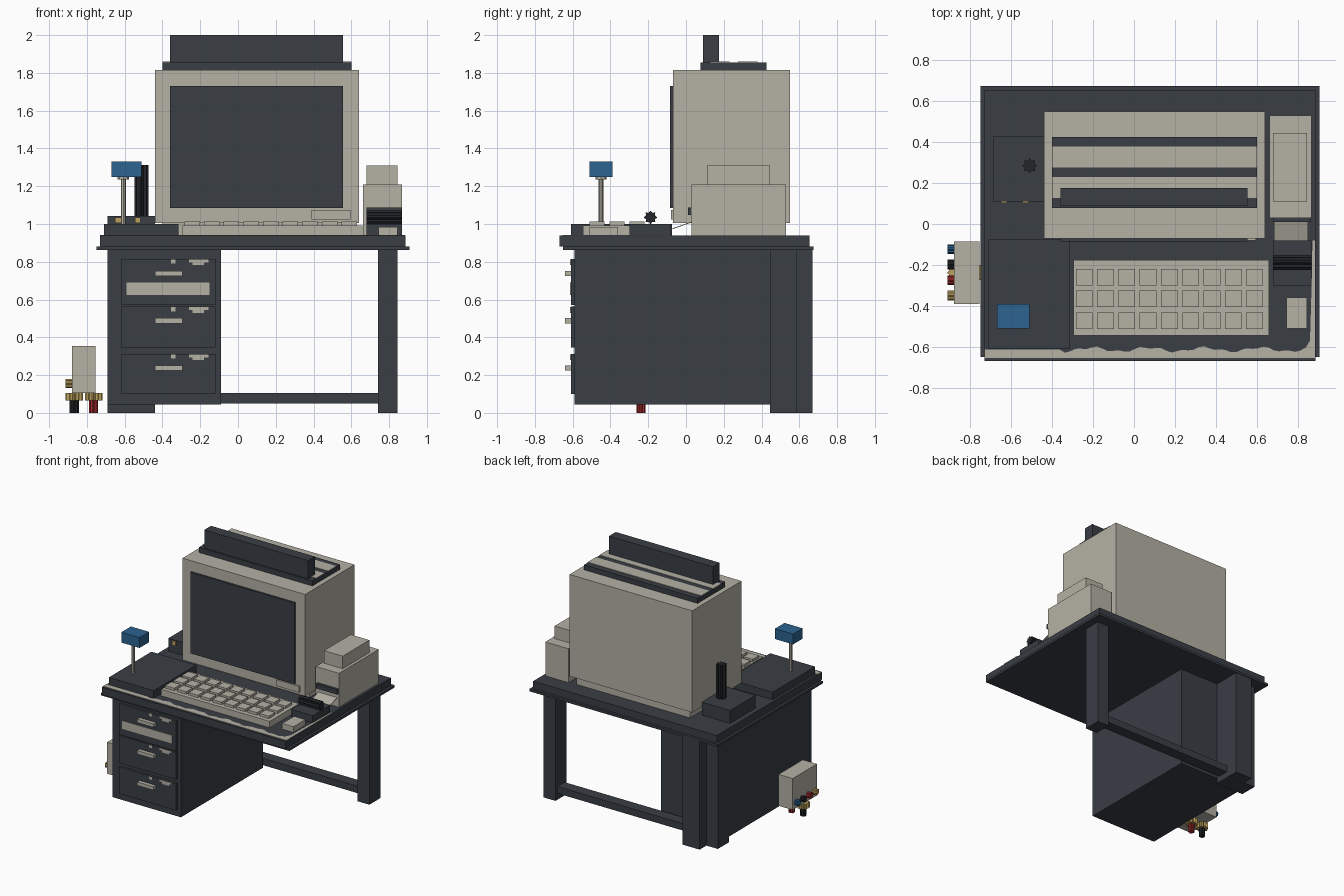
import bpy, bmesh, math
from mathutils import Matrix

if "Cube" in bpy.data.objects:
    bpy.data.objects.remove(bpy.data.objects["Cube"], do_unlink=True)


def material(name, r, g, b):
    m = bpy.data.materials.new(name)
    m.use_nodes = True
    m.diffuse_color = (r, g, b, 1)
    m.node_tree.nodes["Principled BSDF"].inputs["Base Color"].default_value = (r, g, b, 1)
    return m


slate = material("slate", 0.041, 0.049, 0.060)
beige = material("beige", 0.46, 0.44, 0.375)
black = material("black", 0.016, 0.018, 0.022)
blue = material("blue", 0.025, 0.125, 0.28)
gold = material("gold", 0.50, 0.36, 0.11)
red = material("red", 0.38, 0.024, 0.03)


def finish(name, bm, mat):
    bmesh.ops.recalc_face_normals(bm, faces=bm.faces)
    mesh = bpy.data.meshes.new(name)
    bm.to_mesh(mesh)
    bm.free()
    mesh.materials.append(mat)
    ob = bpy.data.objects.new(name, mesh)
    bpy.context.collection.objects.link(ob)
    return ob


def add_box(bm, x, y, z):
    verts = bmesh.ops.create_cube(bm, size=1)["verts"]
    for v in verts:
        for i, (lo, hi) in enumerate((x, y, z)):
            v.co[i] = lo if v.co[i] < 0 else hi


def box(name, mat, x, y, z):
    bm = bmesh.new()
    add_box(bm, x, y, z)
    return finish(name, bm, mat)


def prism(name, mat, points, depth, matrix=Matrix()):
    # Extrude a flat outline along its local z
    bm = bmesh.new()
    face = bm.faces.new([bm.verts.new((px, py, 0)) for px, py in points])
    new = bmesh.ops.extrude_face_region(bm, geom=[face])["geom"]
    bmesh.ops.translate(bm, vec=(0, 0, depth),
                        verts=[v for v in new if isinstance(v, bmesh.types.BMVert)])
    bm.transform(matrix)
    return finish(name, bm, mat)


def rod(name, mat, loc, depth, outer, inner=None, n=8, axis="Z"):
    # Round rod, or a fluted one when an inner radius is given
    count = n * 2 if inner else n
    pts = []
    for i in range(count):
        r = inner if inner and i % 2 else outer
        a = math.tau * i / count
        pts.append((r * math.cos(a), r * math.sin(a)))
    turn = Matrix.Rotation(math.pi / 2, 4, "Y") if axis == "X" else Matrix()
    return prism(name, mat, pts, depth, Matrix.Translation(loc) @ turn)


# Desk
box("desk_top", slate, (-.73, .887), (-.67, .655), (.88, .94))
box("desk_rim", slate, (-.75, .907), (-.65, .675), (.862, .88))
box("drawer_cabinet", slate, (-.69, -.09), (-.59, .445), (.045, .862))
box("right_leg", slate, (.74, .845), (.445, .585), (0, .862))
box("left_leg", slate, (-.69, -.59), (.445, .585), (0, .862))
box("left_back_post", slate, (-.59, -.44), (.445, .67), (0, .862))
box("cross_bar", slate, (-.44, .74), (.47, .56), (.05, .105))

# Worn strip along the front and right edges of the desk top
edge = [(-.73, -.655), (.885, -.655), (.885, -.08), (.872, -.08), (.868, -.3), (.86, -.57)]
steps = 60
for i in range(steps + 1):
    t = i / steps
    x = .84 - 1.57 * t
    wave = .010 * math.sin(x * 23) + .006 * math.sin(x * 61) if x > -.35 else 0
    edge.append((x, -.613 + wave))
prism("worn_edge", beige, edge, .003, Matrix.Translation((0, 0, .94)))

# Drawers with handles and chipped top edges
for i, (lo, hi, grip) in enumerate(((.57, .815, .738), (.345, .563, .488), (.1, .312, .238))):
    box(f"drawer_{i}", slate, (-.62, -.12), (-.61, -.59), (lo, hi))
    box(f"drawer_handle_{i}", beige, (-.44, -.295), (-.64, -.61), (grip - .014, grip + .014))
    chips = bmesh.new()
    add_box(chips, (-.355, -.33), (-.613, -.61), (hi - .025, hi - .003))
    add_box(chips, (-.26, -.155), (-.613, -.61), (hi - .018, hi - .003))
    add_box(chips, (-.24, -.18), (-.613, -.61), (hi - .033, hi - .018))
    finish(f"drawer_chips_{i}", chips, beige)
box("drawer_label", beige, (-.59, -.15), (-.615, -.61), (.625, .69))

# Monitor
box("monitor_base", beige, (-.40, .60), (.04, .52), (.94, 1.005))
box("monitor_case", beige, (-.44, .64), (-.07, .55), (1.005, 1.815))
box("screen", slate, (-.36, .555), (-.085, -.07), (1.085, 1.73))
box("monitor_plate", beige, (.39, .595), (-.08, -.07), (1.025, 1.075))
box("vent_slab", slate, (-.40, .60), (.078, .425), (1.815, 1.855))
for i, y in enumerate((.127, .276)):
    box(f"vent_stripe_{i}", beige, (-.40, .60), (y, y + .103), (1.855, 1.859))
box("top_fin", slate, (-.36, .555), (.09, .175), (1.855, 2.0))

# Keyboard
box("keyboard", beige, (-.295, .66), (-.545, -.175), (.94, .992))
keys = bmesh.new()
for row in range(3):
    for col in range(9):
        x, y = -.243 + col * .104, -.26 - row * .106
        add_box(keys, (x - .041, x + .041), (y - .04, y + .04), (.992, 1.012))
finish("keys", keys, beige)

# Lever console
box("console", slate, (-.71, -.315), (-.61, -.075), (.94, 1.0))
rod("lever_rod", beige, (-.607, -.45, 1.0), .25, .013)
rod("lever_collar", beige, (-.607, -.45, 1.235), .015, .03)
box("lever_head", blue, (-.67, -.51), (-.51, -.39), (1.25, 1.332))

# Small rear box with a fluted antenna
box("antenna_box", slate, (-.69, -.44), (.11, .43), (.94, 1.042))
rod("antenna", black, (-.51, .285, 1.042), .27, .037, .026)
for i, x in enumerate((-.635, -.53)):
    box(f"antenna_box_contact_{i}", gold, (x - .015, x + .015), (.102, .11), (1.005, 1.035))

# Disk drive
box("drive_case", beige, (.663, .868), (.03, .53), (.94, 1.21))
box("drive_top", beige, (.68, .845), (.11, .445), (1.21, 1.31))
box("drive_slot", slate, (.68, .865), (.01, .03), (1.048, 1.087))

# Printer with roller and sloping paper
box("printer", slate, (.68, .868), (-.3, -.08), (.94, 1.0))
rod("printer_roller", black, (.68, -.188, 1.035), .188, .036, .026, axis="X")
slope = Matrix.Translation((0, -.085, .968)) @ Matrix.Rotation(math.atan2(.04, .115), 4, "X")
prism("printer_paper", beige, [(.685, 0), (.85, 0), (.85, .125), (.685, .125)], .004, slope)

# Mouse
box("mouse", beige, (.745, .845), (-.51, -.36), (.94, .985))

# Junction box with its plugs
box("junction_box", beige, (-.88, -.755), (-.39, -.085), (.105, .355))
for name, x, mat in (("left", -.867, black), ("right", -.764, red)):
    rod(f"{name}_plug_ring", gold, (x, -.238, .066), .04, .047, .037, n=12)
    rod(f"{name}_plug", mat, (x, -.238, 0), .066, .024, .019)
for name, y, mat in (("blue", -.123, blue), ("black", -.198, black),
                     ("red", -.275, red), ("gold", -.35, gold)):
    rod(f"{name}_side_plug", mat, (-.912, y, .155), .035, .024, .019, axis="X")
